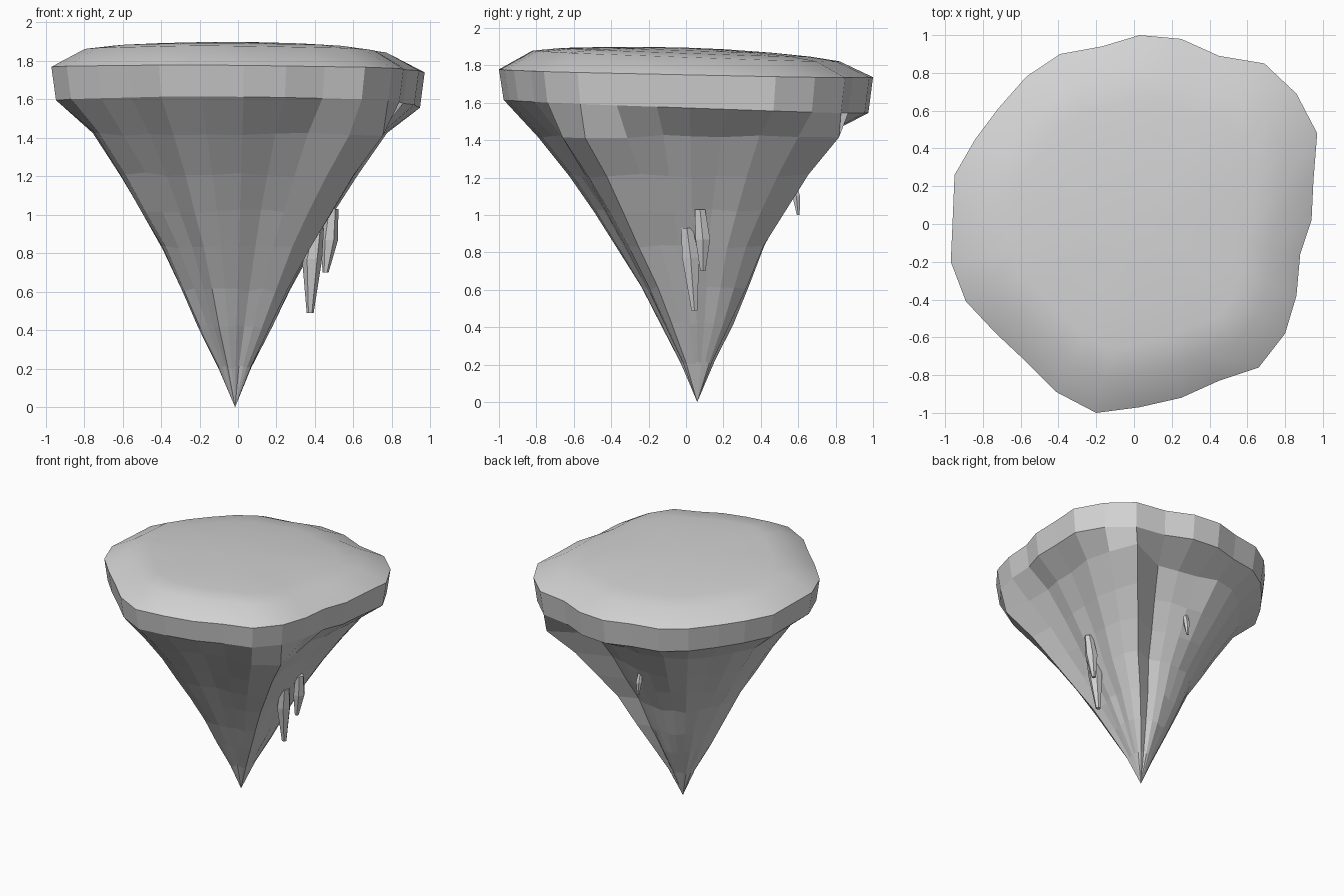
import bpy
import bmesh
import random
from math import cos, sin, tau

random.seed(4)
cube = bpy.data.objects.get("Cube")
if cube:
    bpy.data.objects.remove(cube, do_unlink=True)

stone = bpy.data.materials.new("pale grey stone")
stone.use_nodes = True
grey = (0.65, 0.65, 0.65, 1)
stone.diffuse_color = grey
stone.node_tree.nodes["Principled BSDF"].inputs["Base Color"].default_value = grey

# Plan outline of the rim, clockwise from the back
outline = [(.03, 1), (.25, .98), (.45, .89), (.69, .85), (.86, .69), (.97, .48), (.95, .23),
           (.94, .02), (.88, -.16), (.86, -.38), (.8, -.58), (.66, -.76), (.45, -.83),
           (.25, -.92), (.03, -.97), (-.2, -1), (-.41, -.89), (-.57, -.73), (-.73, -.58),
           (-.89, -.41), (-.97, -.2), (-.96, .02), (-.95, .26), (-.84, .45), (-.72, .61),
           (-.57, .78), (-.39, .9), (-.17, .94)]
APEX = (-.015, .06, 0)

# Ridges and grooves down the rock: (outward share near the rim, near the apex)
flutes = [(random.uniform(-.015, .015), random.uniform(-.04, .04)) for _ in outline]
marked = {0: (-.1, .03), 1: (-.11, -.02), 2: (-.08, -.08), 3: (.19, .05), 4: (.07, .03),
          9: (.06, .02), 10: (.18, .14), 11: (.1, .03), 12: (.02, .03), 13: (-.02, -.1),
          15: (0, -.06), 20: (-.04, 0), 21: (-.04, 0)}
for column, amounts in marked.items():
    flutes[column] = amounts


def finish(name, bm):
    bmesh.ops.recalc_face_normals(bm, faces=bm.faces)
    mesh = bpy.data.meshes.new(name)
    bm.to_mesh(mesh)
    bm.free()
    mesh.materials.append(stone)
    obj = bpy.data.objects.new(name, mesh)
    bpy.context.collection.objects.link(obj)


def ring(bm, scale, z, tilt):
    return [bm.verts.new((x * scale, y * scale, z - scale * (tilt * y + .008 * x)))
            for x, y in outline]


def rock_ring(bm, scale, z, shift, depth):
    verts = []
    for (x, y), (high, low) in zip(outline, flutes):
        s = scale * (1 + high + (low - high) * depth)
        verts.append(bm.verts.new((x * s + APEX[0] * shift, y * s + APEX[1] * shift,
                                   z + random.uniform(-.01, .01))))
    return verts


def bridge(bm, a, b, smooth=False):
    n = len(a)
    for i in range(n):
        j = (i + 1) % n
        bm.faces.new((a[i], a[j], b[j], b[i])).smooth = smooth


def fan(bm, loop, tip, smooth=False):
    v = bm.verts.new(tip)
    for i, p in enumerate(loop):
        bm.faces.new((p, loop[(i + 1) % len(loop)], v)).smooth = smooth


# Floating rock: gently domed top
bm = bmesh.new()
rim = ring(bm, 1, 1.757, .02)
previous = rim
for scale, z, tilt in [(.82, 1.85, .034), (.66, 1.87, .034), (.45, 1.883, .032),
                       (.22, 1.892, .03)]:
    loop = ring(bm, scale, z, tilt)
    bridge(bm, previous, loop, True)
    previous = loop
fan(bm, previous, (0, 0, 1.895), True)

# Floating rock: faceted rim and tapering, fluted underside
previous = ring(bm, .975, 1.58, .035)
bridge(bm, rim, previous)
levels = [(.8, 1.42, .15), (.645, 1.21, .25), (.525, 1.02, .35), (.41, .83, .4),
          (.295, .61, .75), (.2, .42, .9), (.09, .21, 1)]
for step, (scale, z, shift) in enumerate(levels):
    loop = rock_ring(bm, scale, z, shift, step / (len(levels) - 1))
    bridge(bm, previous, loop)
    previous = loop
fan(bm, previous, APEX)
finish("floating_rock", bm)


# Hanging stone shards: blunt six-sided spikes sunk into the rock
def shard(name, tip, middle, top, radius):
    bm = bmesh.new()
    loops = []
    for (x, y, z), r in ((tip, radius * .35), (middle, radius), (top, radius * .7)):
        loops.append([bm.verts.new((x + r * cos(tau * k / 6), y + r * sin(tau * k / 6), z))
                      for k in range(6)])
    for a, b in zip(loops, loops[1:]):
        bridge(bm, a, b)
    bm.faces.new(loops[0])
    bm.faces.new(loops[-1])
    finish(name, bm)


shard("large_shard", (.375, .045, .49), (.385, .025, .77), (.41, .005, .93), .052)
shard("small_shard", (.455, .09, .7), (.475, .09, .87), (.49, .075, 1.03), .045)
shard("back_shard", (0, .6, 1), (0, .59, 1.1), (0, .57, 1.18), .024)
